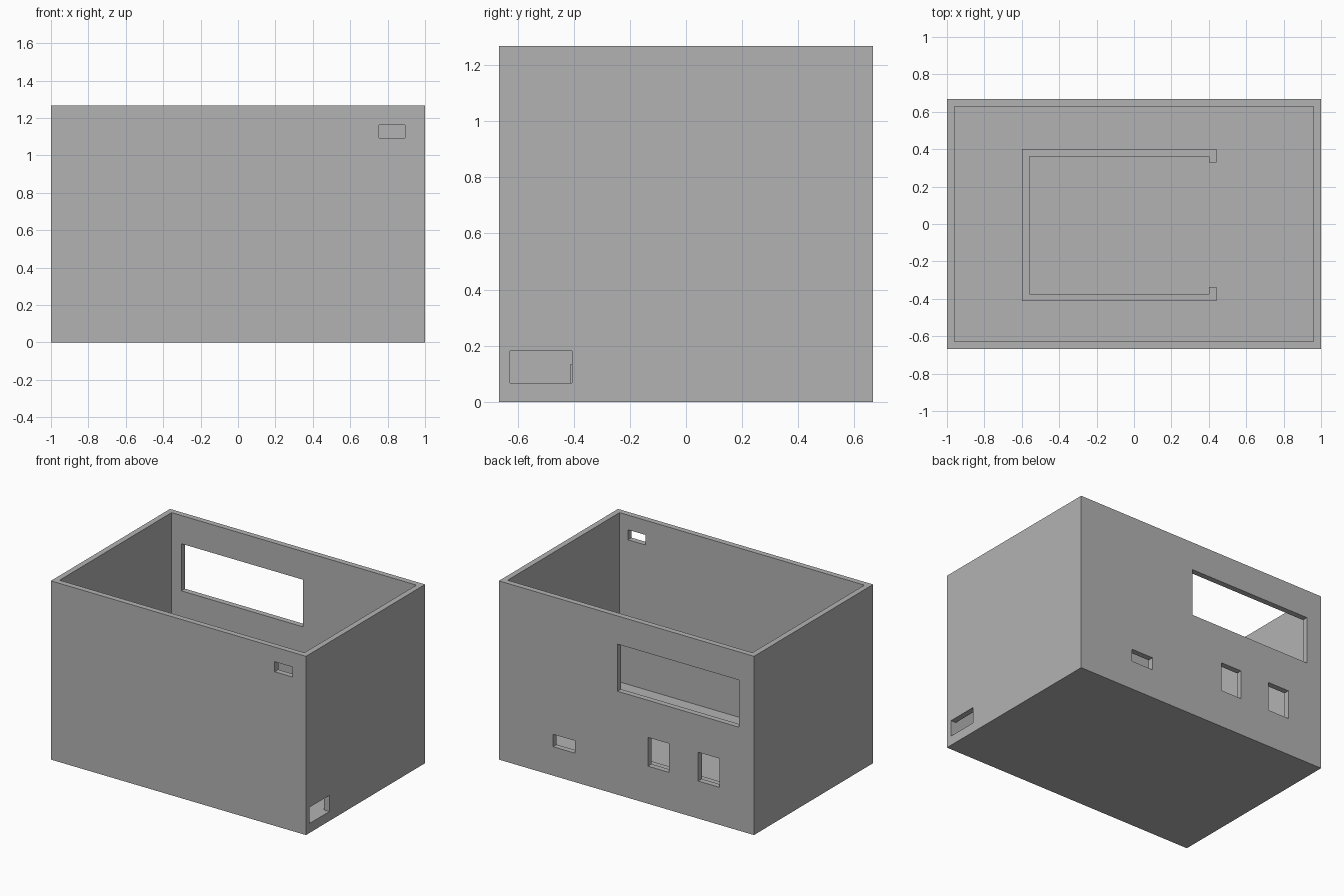
import bpy

if "Cube" in bpy.data.objects:
    bpy.data.objects.remove(bpy.data.objects["Cube"])

grey = bpy.data.materials.new("plain grey")
grey.diffuse_color = (0.45, 0.45, 0.45, 1)
grey.use_nodes = True
grey.node_tree.nodes["Principled BSDF"].inputs["Base Color"].default_value = grey.diffuse_color

L, W, H = 1.0, 0.667, 1.267   # half length, half width, height
WALL, FLOOR = 0.04, 0.067     # wall and floor thickness


def box(name, x, y, z):
    """Box given by its (low, high) range on each axis."""
    bpy.ops.mesh.primitive_cube_add(size=1)
    ob = bpy.context.object
    ob.name = name
    for v in ob.data.vertices:
        for i, (lo, hi) in enumerate((x, y, z)):
            v.co[i] = hi if v.co[i] > 0 else lo
    ob.data.materials.append(grey)
    return ob


def boolean(target, tool, operation):
    mod = target.modifiers.new(tool.name, "BOOLEAN")
    mod.operation = operation
    mod.solver = "EXACT"
    mod.object = tool
    bpy.context.view_layer.objects.active = target
    bpy.ops.object.modifier_apply(modifier=mod.name)
    bpy.data.objects.remove(tool, do_unlink=True)


# Open-topped case
case = box("case", (-L, L), (-W, W), (0, H))
boolean(case, box("cavity", (-L + WALL, L - WALL), (-W + WALL, W - WALL),
                  (FLOOR, H + 0.2)), "DIFFERENCE")

# Openings in the back wall: display window, small port, two switch holes
back = (W - 0.1, W + 0.1)
for name, x, z in (
    ("display_window", (-0.883, 0.07), (0.733, 1.067)),
    ("small_port", (0.405, 0.575), (0.205, 0.293)),
    ("switch_hole_a", (-0.333, -0.168), (0.266, 0.47)),
    ("switch_hole_b", (-0.728, -0.563), (0.266, 0.47)),
):
    boolean(case, box(name, x, back, z), "DIFFERENCE")

# Cable slot in the front wall
boolean(case, box("cable_slot", (0.755, 0.894), (-W - 0.1, -W + 0.1),
                  (1.092, 1.163)), "DIFFERENCE")

# Side opening, its sill level with the floor
boolean(case, box("side_opening", (L - 0.1, L + 0.1), (-W + WALL, -0.406),
                  (FLOOR, 0.181)), "DIFFERENCE")

# Low C-shaped retaining rib standing on the floor
z = (FLOOR - 0.01, 0.135)
rib = box("retaining_rib", (-0.598, 0.44), (-0.411, 0.4), z)
boolean(rib, box("rib_inside", (-0.558, 0.4), (-0.373, 0.362), (0, 1)), "DIFFERENCE")
boolean(rib, box("rib_mouth", (0.3, 0.6), (-0.338, 0.33), (0, 1)), "DIFFERENCE")
boolean(case, rib, "UNION")
